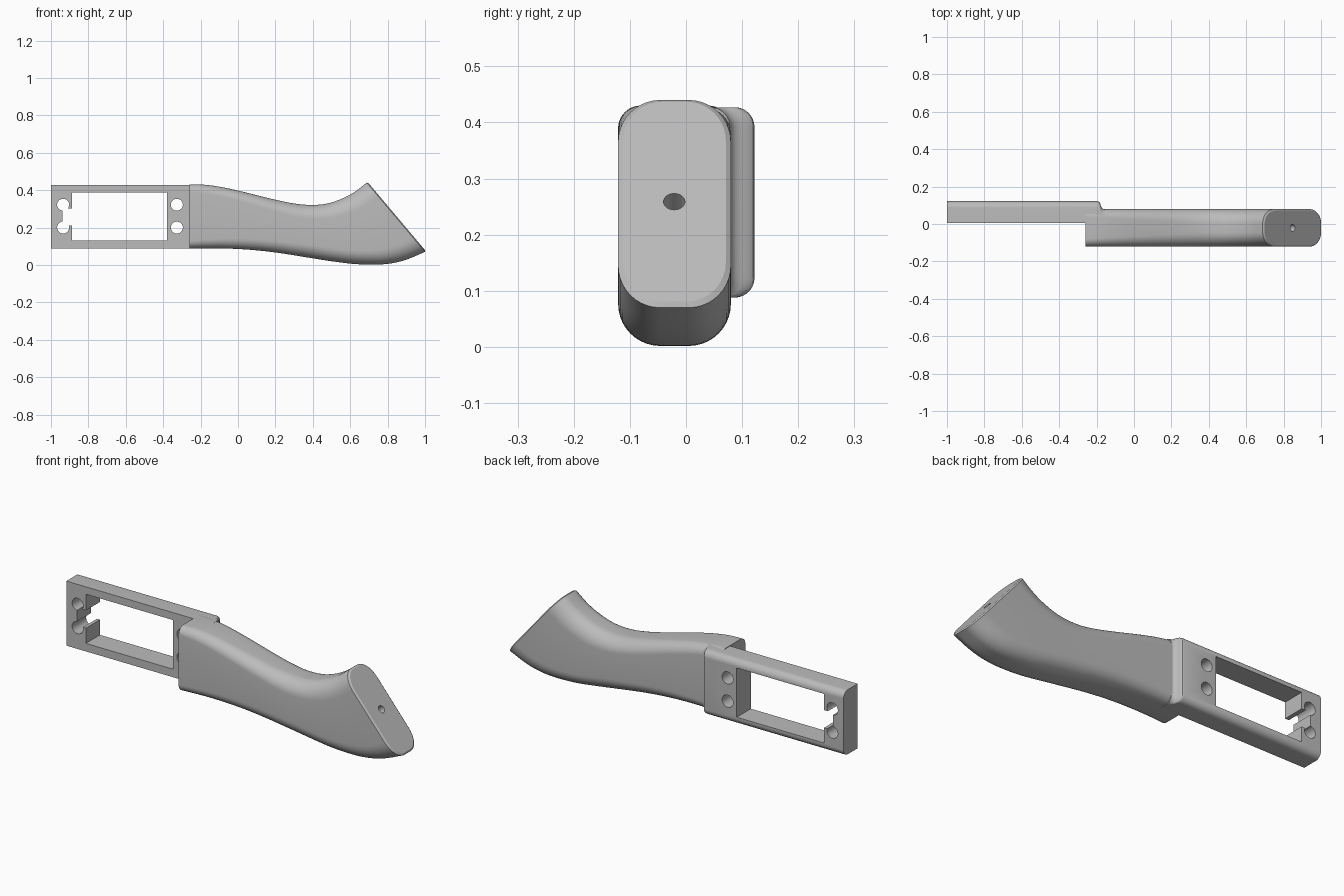
import bpy, bmesh, math
from mathutils import Vector

default = bpy.data.objects.get("Cube")
if default:
    bpy.data.objects.remove(default, do_unlink=True)

grey = bpy.data.materials.new("satin_grey")
grey.use_nodes = True
colour = (0.5, 0.5, 0.5, 1)
grey.diffuse_color = colour
grey.node_tree.nodes["Principled BSDF"].inputs["Base Color"].default_value = colour


def ring(top, bottom, front, back, r_front, r_back, shrink=0.0, push=0.0):
    """Rounded rectangle spanned by y and the line from bottom to top in the xz plane."""
    t, b = Vector((top[0], 0, top[1])), Vector((bottom[0], 0, bottom[1]))
    up = (t - b).normalized()
    stretch = 1 / up.z
    mid, half = (t + b) / 2, (t - b).length / 2 - shrink
    mid += push * Vector((up.z, 0, -up.x))
    front, back = front + shrink, back - shrink
    pts = []
    for k, (y, s, v, r) in enumerate([(back, 1, 1, r_back), (front, -1, 1, r_front),
                                      (front, -1, -1, r_front), (back, 1, -1, r_back)]):
        steps = 10 if r else 0
        for i in range(steps + 1):
            a = math.pi / 2 * (k + (i / steps if steps else 0.5))
            dy = r * (math.cos(a) - s)
            dv = r * stretch * (math.sin(a) - v)
            pts.append(mid + up * (v * half + dv) + Vector((0, y + dy, 0)))
    return pts


def new_object(name, bm):
    bmesh.ops.recalc_face_normals(bm, faces=bm.faces)
    mesh = bpy.data.meshes.new(name)
    bm.to_mesh(mesh)
    bm.free()
    mesh.materials.append(grey)
    obj = bpy.data.objects.new(name, mesh)
    bpy.context.collection.objects.link(obj)
    return obj


def loft(name, rings):
    bm = bmesh.new()
    loops = [[bm.verts.new(p) for p in pts] for pts in rings]
    for a, b in zip(loops, loops[1:]):
        for i in range(len(a)):
            j = (i + 1) % len(a)
            bm.faces.new((a[i], a[j], b[j], b[i]))
    bm.faces.new(loops[0])
    bm.faces.new(loops[-1])
    return new_object(name, bm)


def box_cutter(x0, x1, z0, z1):
    bm = bmesh.new()
    bmesh.ops.create_cube(bm, size=1)
    for v in bm.verts:
        v.co = ((x0 + x1) / 2 + v.co.x * (x1 - x0), v.co.y, (z0 + z1) / 2 + v.co.z * (z1 - z0))
    return new_object("cutter", bm)


def round_cutter(centre, axis, radius, depth):
    bm = bmesh.new()
    bmesh.ops.create_cone(bm, cap_ends=True, segments=40, radius1=radius, radius2=radius, depth=depth)
    obj = new_object("cutter", bm)
    obj.rotation_euler = Vector(axis).to_track_quat('Z', 'Y').to_euler()
    obj.location = centre
    return obj


def finish(obj, cutters):
    """Cut every opening, then shade the rounded surfaces smooth."""
    bpy.ops.object.select_all(action='DESELECT')
    bpy.context.view_layer.objects.active = obj
    obj.select_set(True)
    for c in cutters:
        c.hide_render = True
        mod = obj.modifiers.new("opening", 'BOOLEAN')
        mod.operation, mod.solver, mod.object = 'DIFFERENCE', 'EXACT', c
        bpy.ops.object.modifier_apply(modifier=mod.name)
        bpy.data.objects.remove(c, do_unlink=True)
    bpy.ops.object.shade_smooth_by_angle(angle=math.radians(28))


def spline(points, steps):
    """Catmull-Rom interpolation through the stations."""
    pts = [Vector(p) for p in points]
    pts = [2 * pts[0] - pts[1]] + pts + [2 * pts[-1] - pts[-2]]
    out = []
    for p0, p1, p2, p3 in zip(pts, pts[1:], pts[2:], pts[3:]):
        for i in range(steps):
            t = i / steps
            out.append(0.5 * (2 * p1 + (p2 - p0) * t + (2 * p0 - 5 * p1 + 4 * p2 - p3) * t ** 2
                              + (3 * p1 - p0 - 3 * p2 + p3) * t ** 3))
    return out + [pts[-2]]


# Grip: stations of top x, top z, bottom x, bottom z
stations = [(-.26, .43, -.26, .088), (-.18, .429, -.18, .089), (-.08, .415, -.06, .088),
            (.04, .388, .08, .08), (.16, .358, .22, .064), (.28, .332, .36, .042),
            (.38, .321, .5, .02), (.47, .327, .64, .004), (.55, .352, .78, .004),
            (.62, .388, .89, .025), (.688, .44, 1, .07)]
# Vectors of four split into the top and bottom curves
tops = spline([(s[0], 0, s[1]) for s in stations], 5)
bottoms = spline([(s[2], 0, s[3]) for s in stations], 5)
FRONT, BACK = -.121, .08
rings = []
for i, (t, b) in enumerate(zip(tops, bottoms)):
    r = .04 + .035 * min(1, i / (len(tops) * 0.55))
    rings.append(ring((t.x, t.z), (b.x, b.z), FRONT, BACK, r, r))
# chamfered butt
end_t, end_b = (tops[-1].x, tops[-1].z), (bottoms[-1].x, bottoms[-1].z)
rings.append(ring(end_t, end_b, FRONT, BACK, .07, .07, .009, .006))
grip = loft("grip", rings)
butt = Vector((end_t[0] - end_b[0], 0, end_t[1] - end_b[1])).normalized()
finish(grip, [round_cutter((.844, -.021, .255), (butt.z, 0, -butt.x), .019, .24)])

# Mounting plate: rounded back edges, blending into the grip at its inner end
outline = [(-1, .122), (-.195, .122), (-.187, .119), (-.181, .111), (-.178, .1),
           (-.173, .089), (-.166, .082), (-.155, .078)]
plate = loft("mounting_plate",
             [ring((x, .427), (x, .088), .005, y, 0, .035) for x, y in outline])
cutters = [box_cutter(-.887, -.38, .13, .388), box_cutter(-.938, -.88, .21, .303)]
for x in (-.935, -.327):
    for z in (.2, .322):
        cutters.append(round_cutter((x, .06, z), (0, 1, 0), .032, .5))
finish(plate, cutters)
